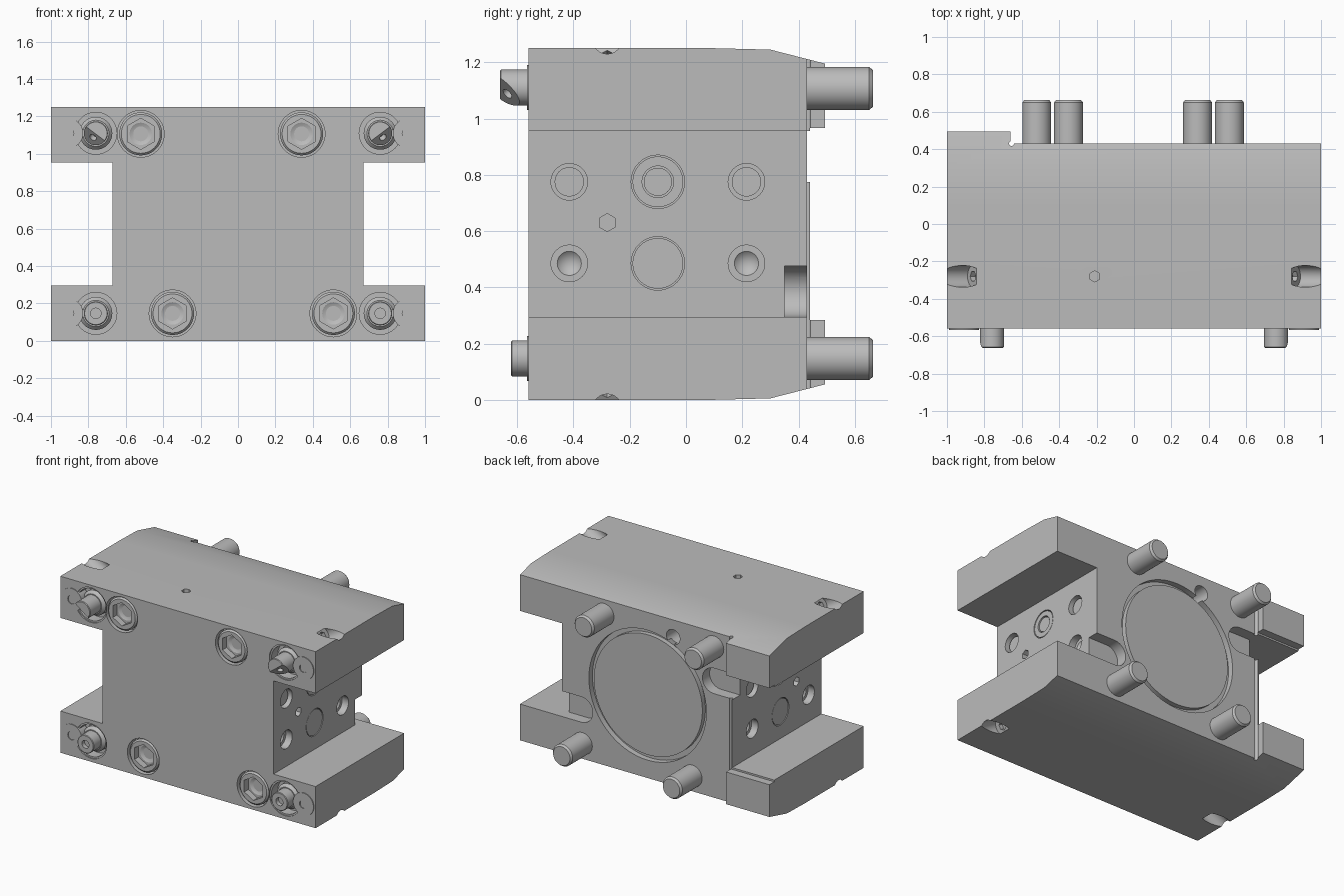
import bpy, bmesh, math
from mathutils import Vector, Matrix

if "Cube" in bpy.data.objects:
    bpy.data.objects.remove(bpy.data.objects["Cube"])

grey = bpy.data.materials.new("machined_grey")
grey.use_nodes = True
grey.diffuse_color = (0.5, 0.5, 0.5, 1)
grey.node_tree.nodes["Principled BSDF"].inputs["Base Color"].default_value = (0.5, 0.5, 0.5, 1)


def finish(name, bm):
    bmesh.ops.recalc_face_normals(bm, faces=bm.faces)
    mesh = bpy.data.meshes.new(name)
    bm.to_mesh(mesh)
    bm.free()
    mesh.materials.append(grey)
    ob = bpy.data.objects.new(name, mesh)
    bpy.context.scene.collection.objects.link(ob)
    return ob


def box(name, lo, hi):
    lo, hi = Vector(lo), Vector(hi)
    bm = bmesh.new()
    bmesh.ops.create_cube(bm, size=1, matrix=Matrix.Translation((lo + hi) / 2) @ Matrix.Diagonal((hi - lo).to_4d()))
    return finish(name, bm)


def rod(name, r, start, end, r_end=None, n=40):
    # cylinder or cone frustum between two points
    a, b = Vector(start), Vector(end)
    turn = (b - a).to_track_quat('Z', 'Y').to_matrix().to_4x4()
    bm = bmesh.new()
    bmesh.ops.create_cone(bm, cap_ends=True, segments=n, radius1=r, radius2=r if r_end is None else r_end,
                          depth=(b - a).length, matrix=Matrix.Translation((a + b) / 2) @ turn)
    return finish(name, bm)


def lathe_y(name, x, z, profile, n=40):
    # turned part along y, from (radius, y) points
    bm = bmesh.new()
    rings = [[bm.verts.new((x + r * math.cos(k * math.tau / n), y, z + r * math.sin(k * math.tau / n)))
              for k in range(n)] for r, y in profile]
    for p, q in zip(rings, rings[1:]):
        for k in range(n):
            bm.faces.new((p[k], p[(k + 1) % n], q[(k + 1) % n], q[k]))
    bm.faces.new(rings[0])
    bm.faces.new(rings[-1])
    return finish(name, bm)


def cut(target, cutter):
    cutter.hide_render = True
    mod = target.modifiers.new("cut", 'BOOLEAN')
    mod.operation, mod.solver, mod.object = 'DIFFERENCE', 'EXACT', cutter
    bpy.context.view_layer.objects.active = target
    bpy.ops.object.modifier_apply(modifier=mod.name)
    bpy.data.objects.remove(cutter)


FRONT, BACK, MID = -0.56, 0.43, 0.625

# Main body: side profile extruded along x
lower = [(FRONT, 0), (0.1, 0), (0.3, 0.005), (0.495, 0.055)]
outline = lower + [(y, 2 * MID - z) for y, z in reversed(lower)]
bm = bmesh.new()
face = bm.faces.new([bm.verts.new((-1, y, z)) for y, z in outline])
grown = bmesh.ops.extrude_face_region(bm, geom=[face])["geom"]
bmesh.ops.translate(bm, vec=(2, 0, 0), verts=[v for v in grown if isinstance(v, bmesh.types.BMVert)])
body = finish("body", bm)

# Side channels, rear lugs and relief groove
for s in (-1, 1):
    cut(body, box("channel", (min(s * 0.67, s * 1.1), -1, 0.295), (max(s * 0.67, s * 1.1), 1, 0.955)))
cut(body, box("rear_step", (-0.66, BACK, -1), (1.1, 1, 2)))
cut(body, box("lug_step", (-1.1, 0.44, 0.283), (-0.6, 1, 0.967)))
cut(body, rod("relief", 0.013, (-0.655, BACK, -0.1), (-0.655, BACK, 1.4), n=16))

# Rear ring groove, dowel hole and round-ended slots
cut(body, rod("ring", 0.46, (0, BACK - 0.04, MID), (0, 0.5, MID), n=96))
rod("bore_cover", 0.425, (0, BACK - 0.06, MID), (0, BACK - 0.006, MID), n=96)
cut(body, rod("dowel_hole", 0.053, (-0.2, 0.3, 1.09), (-0.2, 0.5, 1.09)))
for s in (-1, 1):
    z = MID - s * 0.24
    cut(body, rod("slot_end", 0.09, (s * 0.52, 0.35, z), (s * 0.52, 0.6, z)))
    cut(body, box("slot", (min(s * 0.52, s * 0.72), 0.35, z - 0.09), (max(s * 0.52, s * 0.72), 0.6, z + 0.09)))

# Ports on the sides of the web
for s in (-1, 1):
    w = s * 0.67
    for z in (0.775, 0.485):
        for y in (-0.415, 0.215):
            cut(body, rod("port", 0.065, (s * 0.62, y, z), (s * 0.7, y, z)))
            if z < MID:
                cut(body, rod("drill_tip", 0.0, (s * 0.58, y, z), (s * 0.622, y, z), r_end=0.045))
            else:
                rod("port_plug", 0.052, (s * 0.6, y, z), (s * 0.645, y, z))
        cut(body, rod("seat", 0.095, (s * 0.64, -0.1, z), (s * 0.7, -0.1, z)))
        disc = rod("web_disc", 0.09, (s * 0.62, -0.1, z), (w - s * 0.002, -0.1, z))
        if z > MID:
            cut(disc, rod("disc_hole", 0.056, (s * 0.645, -0.1, z), (s * 0.7, -0.1, z)))
            rod("disc_plug", 0.05, (s * 0.635, -0.1, z), (s * 0.662, -0.1, z))
    cut(body, rod("hex", 0.032, (s * 0.62, -0.28, 0.63), (s * 0.7, -0.28, 0.63), n=6))
cut(body, rod("top_hex", 0.03, (-0.21, -0.28, 1.2), (-0.21, -0.28, 1.3), n=6))

# Slanted screw pockets on the outer flange edges
for s in (-1, 1):
    for up in (-1, 1):
        start = Vector((s * 0.861, -0.28, MID + up * 0.5915))
        axis = Vector((s * 0.866, 0, up * 0.5))
        cut(body, rod("pocket", 0.058, start, start + axis * 0.3))
        cut(body, rod("pocket_socket", 0.03, start - axis * 0.03, start + axis * 0.05, n=6))

# Mounting bolts with socket heads at the front and shanks at the rear
for x, z in ((-0.52, 1.107), (0.34, 1.107), (-0.35, 0.147), (0.51, 0.147)):
    cut(body, rod("counterbore", 0.125, (x, FRONT - 0.1, z), (x, FRONT + 0.06, z), n=48))
    head = lathe_y("bolt_head", x, z, [(0.104, FRONT + 0.004), (0.115, FRONT + 0.015), (0.115, FRONT + 0.09)], 48)
    cut(head, rod("socket", 0.083, (x, -0.7, z), (x, FRONT + 0.05, z), n=6))
    cut(head, rod("socket_tip", 0.07, (x, FRONT + 0.045, z), (x, FRONT + 0.08, z), r_end=0.0, n=24))
    lathe_y("bolt_shank", x, z, [(0.077, 0.36), (0.077, 0.65), (0.066, 0.664)])

# Corner fittings: recess, collar, nozzle and neighbouring plug
for s in (-1, 1):
    for z in (1.11, 0.147):
        x, tip = s * 0.76, -0.662 if z > MID else -0.622
        cut(body, rod("recess_rim", 0.123, (x, -0.7, z), (x, FRONT + 0.008, z), n=48))
        cut(body, rod("recess", 0.112, (x, -0.7, z), (x, FRONT + 0.08, z), n=48))
        lathe_y("nozzle_collar", x, z, [(0.088, FRONT + 0.1), (0.088, FRONT + 0.04), (0.07, FRONT + 0.02)])
        nozzle = lathe_y("nozzle", x, z, [(0.064, FRONT + 0.09), (0.064, tip + 0.004), (0.06, tip)])
        if z > MID:
            axis = Vector((s * 0.45, -0.65, -0.6)).normalized()
            spot = Vector((x + s * 0.015, -0.635, z - 0.022))
            cut(nozzle, rod("spot_face", 0.12, spot, spot + axis * 0.3))
            cut(nozzle, rod("jet", 0.02, spot - axis * 0.03, spot + axis * 0.1, n=20))
        else:
            cut(nozzle, rod("bore", 0.028, (x, -0.7, z), (x, tip + 0.03, z), n=24))
        plug = rod("corner_plug", 0.08, (s * 0.908, FRONT + 0.07, z), (s * 0.908, FRONT - 0.006, z))
        cut(plug, rod("plug_bore", 0.03, (s * 0.908, -0.7, z), (s * 0.908, FRONT + 0.04, z), n=24))

# Smooth shading with sharp machined edges
for ob in bpy.context.scene.objects:
    ob.select_set(ob.type == 'MESH' and ob.data.materials[:1] == [grey])
bpy.context.view_layer.objects.active = body
bpy.ops.object.shade_smooth_by_angle(angle=math.radians(25))
